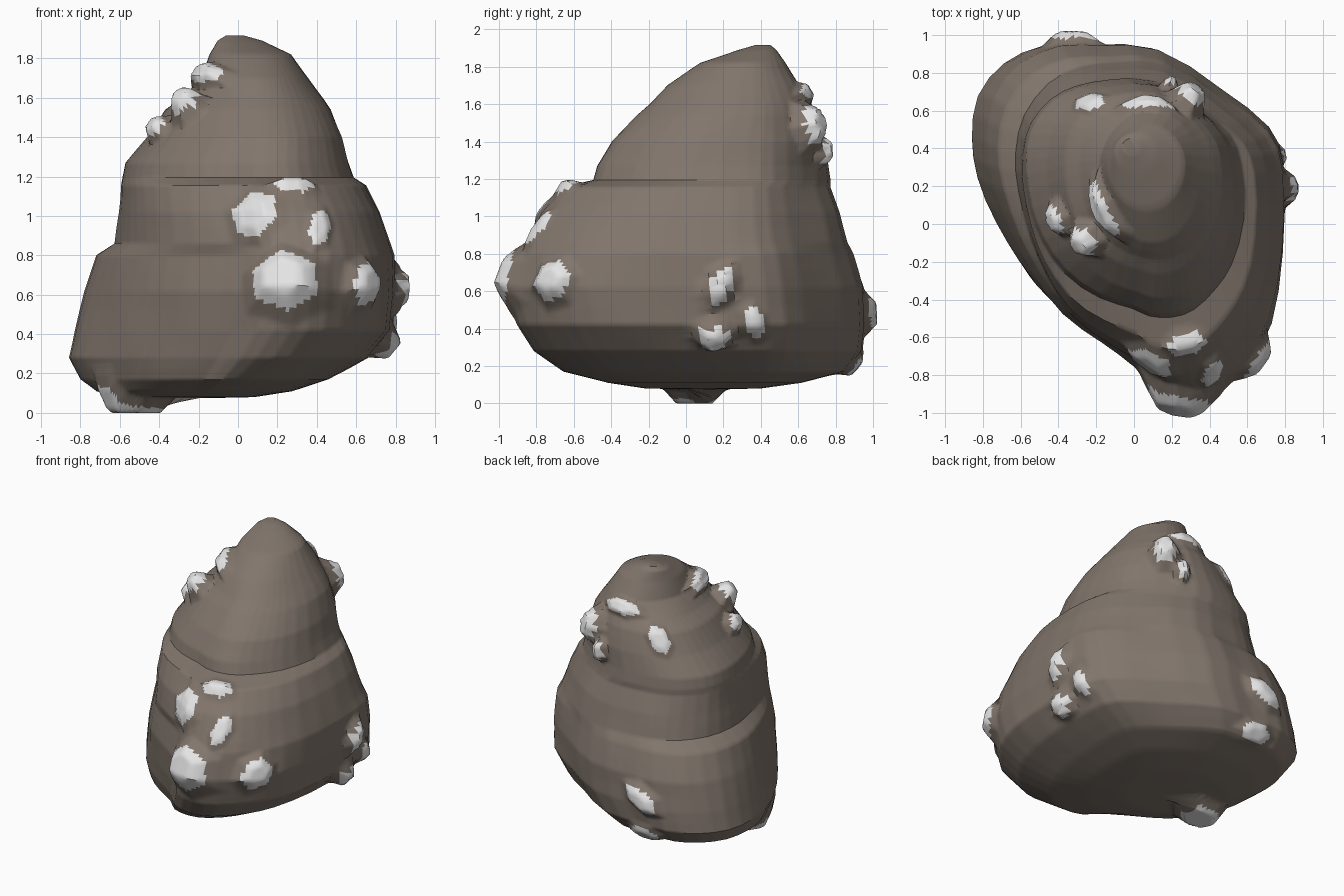
import bpy, bmesh, math
from mathutils import Vector, noise
from mathutils.bvhtree import BVHTree

if "Cube" in bpy.data.objects:
    bpy.data.objects.remove(bpy.data.objects["Cube"])


def material(name, rgb):
    m = bpy.data.materials.new(name)
    m.diffuse_color = (*rgb, 1)
    m.use_nodes = True
    m.node_tree.nodes["Principled BSDF"].inputs["Base Color"].default_value = m.diffuse_color
    return m


stone = material("brown_stone", (0.22, 0.18, 0.15))
quartz = material("pale_crystal", (0.78, 0.78, 0.78))

# plan outline of the boulder, seen from above
PLAN = [Vector(p) for p in (
    (.80, .30), (.72, .52), (.45, .72), (.10, .93), (-.20, .95), (-.45, .95),
    (-.67, .86), (-.82, .67), (-.86, .43), (-.82, .20), (-.71, -.07),
    (-.60, -.27), (-.43, -.47), (-.22, -.63), (-.03, -.76), (.10, -.90), (.28, -.95),
    (.45, -.90), (.62, -.72), (.73, -.52), (.80, -.15))]

# sections: z, x min, x max, y min, y max, roundness
LEVELS = [
    (.075, -.42, -.15, .00, .20, .5), (.08, -.60, .08, -.22, .40, .5),
    (.11, -.72, .28, -.42, .62, .3), (.17, -.80, .46, -.66, .85, .1),
    (.28, -.86, .66, -.81, .94, 0), (.42, -.83, .78, -.90, .96, 0),
    (.62, -.78, .80, -.95, .95, 0), (.80, -.72, .79, -.89, .89, .05),
    (.86, -.625, .77, -.86, .86, .25), (1.02, -.61, .72, -.78, .82, .35),
    (1.155, -.60, .65, -.66, .77, .4), (1.195, -.59, .585, -.50, .77, .5),
    (1.27, -.57, .56, -.48, .76, .5), (1.40, -.46, .53, -.40, .74, .6),
    (1.54, -.37, .47, -.26, .70, .7), (1.60, -.28, .43, -.19, .67, .8),
    (1.70, -.18, .36, -.10, .61, 1), (1.82, -.14, .27, .07, .53, 1),
    (1.89, -.10, .12, .28, .48, 1), (1.915, -.06, .03, .37, .45, 1)]


def section(level):
    z, x0, x1, y0, y1, rnd = level
    pts, n = [], len(PLAN)
    for i in range(n):
        a, b = PLAN[i], PLAN[(i + 1) % n]
        before, after = PLAN[i - 1], PLAN[(i + 2) % n]
        for t in (0, .5):
            p = a if t == 0 else (a + b) * .5625 - (before + after) * .0625
            u = Vector(((p.x + .03) / .83, p.y / .95))
            pts.append(u.lerp(u.normalized(), rnd))
    lo = Vector((min(u.x for u in pts), min(u.y for u in pts)))
    hi = Vector((max(u.x for u in pts), max(u.y for u in pts)))
    return [Vector((x0 + (x1 - x0) * (u.x - lo.x) / (hi.x - lo.x),
                    y0 + (y1 - y0) * (u.y - lo.y) / (hi.y - lo.y), z)) for u in pts]


# boulder: lofted sections with ledges and a slightly lumpy surface
rows = []
for lo, hi in zip(LEVELS, LEVELS[1:]):
    steps = 2 if hi[0] - lo[0] > .09 else 1
    for k in range(steps):
        rows.append([a + (b - a) * k / steps for a, b in zip(lo, hi)])
rows.append(LEVELS[-1])
bm = bmesh.new()
rings = []
for row in rows:
    ring = []
    for p in section(row):
        c = Vector(((row[1] + row[2]) / 2, (row[3] + row[4]) / 2, row[0]))
        d = (p - c).normalized()
        ring.append(bm.verts.new(p + d * .012 * noise.noise(p * 3.2)))
    rings.append(ring)
for a, b in zip(rings, rings[1:]):
    for i in range(len(a)):
        j = (i + 1) % len(a)
        bm.faces.new((a[i], a[j], b[j], b[i]))
bmesh.ops.recalc_face_normals(bm, faces=bm.faces)
bmesh.ops.subdivide_edges(bm, edges=bm.edges[:], cuts=4, use_grid_fill=True)
for end in (rows[0][0], rows[-1][0]):
    edges = [e for e in bm.edges if e.is_boundary and abs(e.verts[0].co.z - end) < .02]
    bmesh.ops.contextual_create(bm, geom=edges)
bmesh.ops.recalc_face_normals(bm, faces=bm.faces)
tree = BVHTree.FromBMesh(bm)

# crystals: x, y, z, half width, half height, roll in degrees
CRYSTALS = [
    (.08, -.74, 1.01, .12, .12, 0), (.28, -.64, 1.17, .10, .06, 0),
    (.40, -.76, .92, .055, .11, 25), (.23, -.98, .69, .17, .14, 0),
    (.67, -.73, .66, .11, .10, -30), (.85, .19, .63, .06, .11, 25),
    (.78, .15, .33, .08, .08, 0), (.78, .37, .43, .05, .09, -15),
    (-.54, .04, .00, .12, .17, 0), (-.30, .90, .20, .11, .07, 0),
    (-.32, 1.0, .48, .13, .07, 30), (-.23, .64, 1.50, .06, .10, -30),
    (.07, .65, 1.67, .13, .05, 0), (.32, .71, 1.50, .08, .11, 0),
    (.20, .76, 1.35, .04, .07, 0), (-.18, .07, 1.73, .16, .06, 0),
    (-.43, .02, 1.46, .08, .06, 0), (-.34, -.15, 1.66, .08, .08, 0)]


def raise_crystal(x, y, z, w, h, roll):
    """Push a faceted knob out of the boulder and colour its top."""
    target = Vector((x, y, z))
    loc, normal, _, _ = tree.find_nearest(target)
    side = Vector((0, 0, 1)).cross(normal).normalized()
    up = normal.cross(side)
    r = math.radians(roll)
    s = side * math.cos(r) - up * math.sin(r)
    t = up * math.cos(r) + side * math.sin(r)
    rise = max(.025, min(.11, (target - loc).dot(normal) + .02))

    def reach(co):
        d = co - loc
        if abs(d.dot(normal)) > .16:
            return 9
        a, b = d.dot(s) / w, d.dot(t) / h
        return max(a * math.cos(k) + b * math.sin(k)
                   for k in (i * math.tau / 6 + x * 5 for i in range(6)))

    for f in bm.faces:
        if f.normal.dot(normal) > .1 and reach(f.calc_center_median()) < .95:
            f.material_index = 1
    for v in bm.verts:
        if v.normal.dot(normal) > 0:
            v.co += normal * rise * max(0, min(1, (1.35 - reach(v.co)) / .75))


bm.normal_update()
for c in CRYSTALS:
    raise_crystal(*c)
for v in bm.verts:
    v.co.z = max(v.co.z, 0)

me = bpy.data.meshes.new("boulder")
bm.to_mesh(me)
bm.free()
me.materials.append(stone)
me.materials.append(quartz)
boulder = bpy.data.objects.new("boulder", me)
bpy.context.collection.objects.link(boulder)
boulder.select_set(True)
bpy.context.view_layer.objects.active = boulder
bpy.ops.object.shade_smooth_by_angle(angle=math.radians(40))
